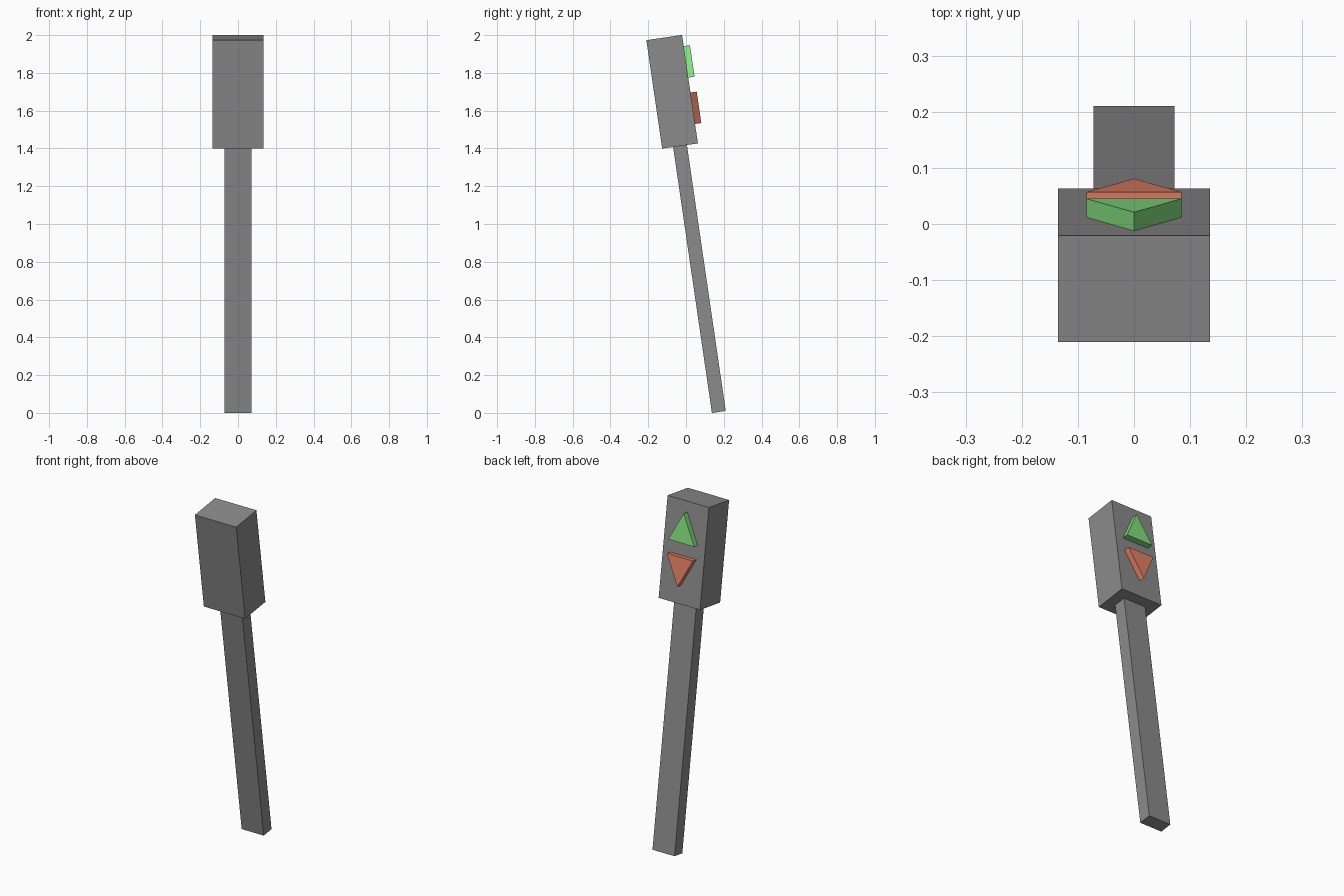
import bpy
import bmesh
from math import radians
from mathutils import Matrix, Vector

cube = bpy.data.objects.get("Cube")
if cube:
    bpy.data.objects.remove(cube, do_unlink=True)

# Everything is built upright around the head centre, then tilted as one
TILT = Matrix.Translation((0, -0.0735, 1.70)) @ Matrix.Rotation(radians(8.3), 4, 'X')


def material(name, rgb):
    mat = bpy.data.materials.new(name)
    mat.use_nodes = True
    colour = (*rgb, 1.0)
    mat.diffuse_color = colour
    mat.node_tree.nodes["Principled BSDF"].inputs["Base Color"].default_value = colour
    return mat


def prism(name, outline, y_front, y_back, mat):
    """Extrude an x-z outline along the depth axis."""
    bm = bmesh.new()
    face = bm.faces.new([bm.verts.new((x, y_front, z)) for x, z in outline])
    grown = bmesh.ops.extrude_face_region(bm, geom=[face])["geom"]
    moved = [v for v in grown if isinstance(v, bmesh.types.BMVert)]
    bmesh.ops.translate(bm, verts=moved, vec=Vector((0, y_back - y_front, 0)))
    bmesh.ops.recalc_face_normals(bm, faces=bm.faces[:])
    mesh = bpy.data.meshes.new(name)
    bm.to_mesh(mesh)
    bm.free()
    mesh.materials.append(mat)
    obj = bpy.data.objects.new(name, mesh)
    obj.matrix_world = TILT
    bpy.context.collection.objects.link(obj)
    return obj


def box(name, half_width, half_depth, bottom, top, mat):
    outline = [(-half_width, bottom), (half_width, bottom), (half_width, top), (-half_width, top)]
    return prism(name, outline, -half_depth, half_depth, mat)


def arrow(name, base, tip, mat):
    return prism(name, [(-0.085, base), (0.085, base), (0, tip)], 0.094, 0.129, mat)


grey = material("grey", (0.26, 0.26, 0.26))
green = material("green", (0.23, 0.73, 0.215))
red = material("soft_red", (0.77, 0.22, 0.13))

# Post and head
box("post", 0.072, 0.037, -1.713, -0.29, grey)
box("button_head", 0.135, 0.0955, -0.29, 0.29, grey)

# Up and down buttons on the back of the head
arrow("up_button", 0.062, 0.23, green)
arrow("down_button", -0.018, -0.186, red)
